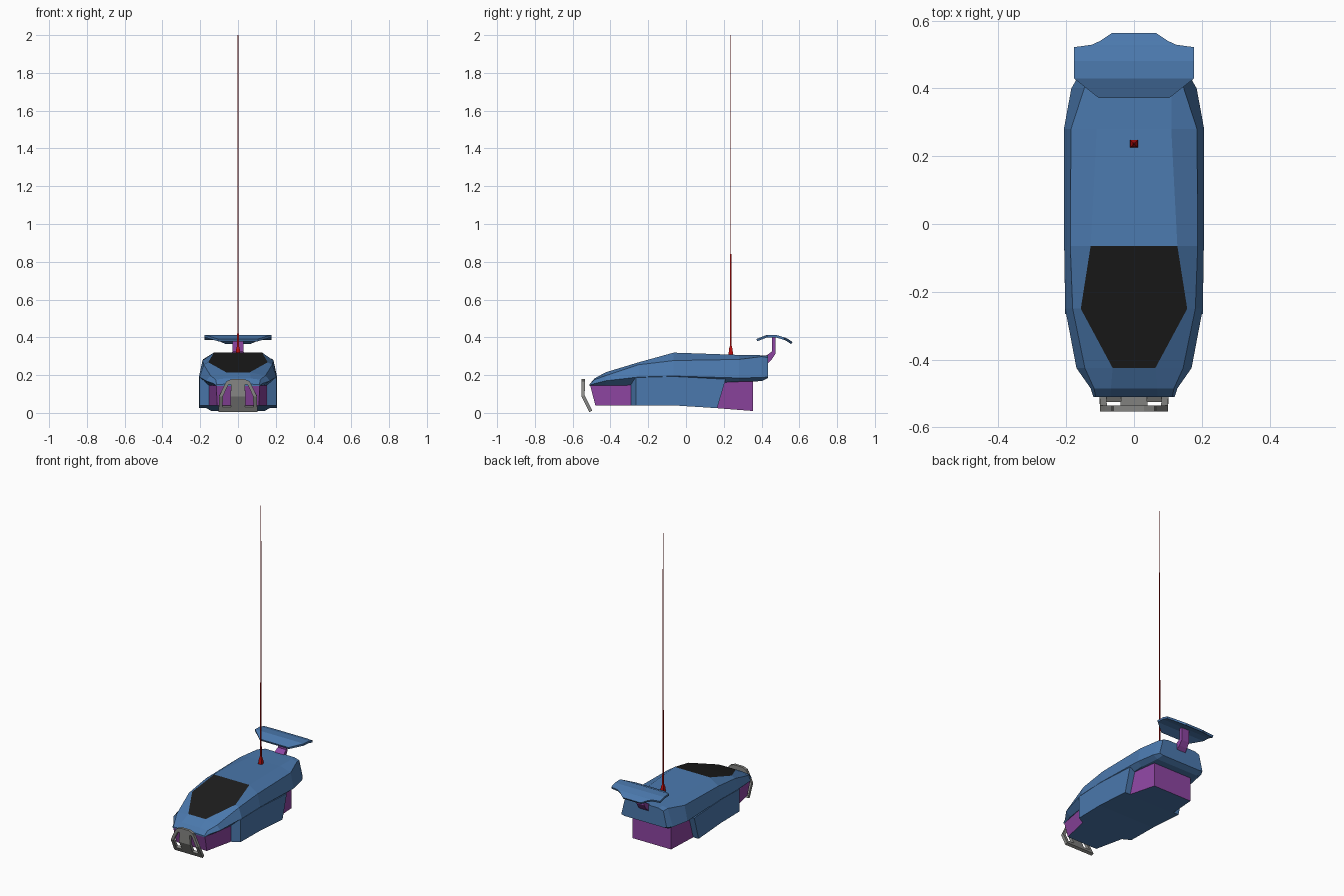
import bpy, bmesh, math

cube = bpy.data.objects.get("Cube")
if cube:
    bpy.data.objects.remove(cube, do_unlink=True)


def material(name, rgb):
    m = bpy.data.materials.new(name)
    m.use_nodes = True
    m.diffuse_color = (*rgb, 1)
    m.node_tree.nodes["Principled BSDF"].inputs["Base Color"].default_value = (*rgb, 1)
    return m


BLUE = material("body blue", (0.07, 0.19, 0.42))
PURPLE = material("lower purple", (0.27, 0.06, 0.36))
BLACK = material("glass black", (0.012, 0.012, 0.012))
GREY = material("guard grey", (0.24, 0.24, 0.23))
RED = material("antenna red", (0.5, 0.004, 0.004))


def finish(name, bm, mats):
    bmesh.ops.recalc_face_normals(bm, faces=bm.faces)
    mesh = bpy.data.meshes.new(name)
    bm.to_mesh(mesh)
    bm.free()
    for m in mats:
        mesh.materials.append(m)
    ob = bpy.data.objects.new(name, mesh)
    bpy.context.collection.objects.link(ob)
    return ob


def loft(name, sections, mats, closed=True, rule=None):
    """Skin sections (y, half outline of x, z) mirrored across x."""
    bm = bmesh.new()
    rings = []
    for y, *half in sections:
        # a half outline entry may carry its own y as a third value
        outline = half + [(-p[0], *p[1:]) for p in reversed(half)]
        rings.append([bm.verts.new((p[0], p[2] if len(p) > 2 else y, p[1])) for p in outline])
    n = len(rings[0])
    for i, (a, b) in enumerate(zip(rings, rings[1:])):
        for j in range(n if closed else n - 1):
            k = (j + 1) % n
            f = bm.faces.new((a[j], a[k], b[k], b[j]))
            f.material_index = rule(i, j) if rule else 0
    if closed:
        bm.faces.new(rings[0])
        bm.faces.new(rings[-1])
    return finish(name, bm, mats)


def thicken(ob, amount):
    mod = ob.modifiers.new("thickness", "SOLIDIFY")
    mod.thickness = amount
    mod.offset = 0


# Upper shell: underside, waist, shoulder and roof edge at each station;
# the two roof panels behind the hood form the windshield
loft("upper_body", [
    (-.51, (.112, .143), (.12, .146), (.113, .15), (.07, .152)),
    (-.485, (.118, .144), (.128, .155), (.118, .176), (.068, .182)),
    (-.425, (.135, .145), (.17, .17), (.145, .197), (.063, .215)),
    (-.25, (.16, .147), (.203, .19), (.181, .255), (.157, .268)),
    (-.065, (.17, .15), (.206, .195), (.188, .277), (.128, .319)),
    (.28, (.17, .165), (.207, .185), (.186, .283), (.11, .307)),
    (.40, (.155, .168), (.185, .187), (.147, .298), (.11, .305)),
    (.435, (.14, .185), (.165, .19), (.14, .292), (.105, .303)),
], [BLUE, BLACK], rule=lambda i, j: int(i in (2, 3) and j == 3))

# Lower side walls, with a chamfered front and a slanted rear
loft("lower_body", [
    (-.29, (.16, .04), (.16, .165)),
    (-.265, (.203, .04), (.203, .187)),
    (-.07, (.206, .04), (.206, .193)),
    (.165, (.207, .025), (.207, .178, .21)),
], [BLUE])

# Narrower purple sections with a blue floor
front = loft("front_lower_section", [
    (-.48, (.11, .04), (.115, .144, -.507)),
    (-.28, (.155, .04), (.155, .147)),
], [PURPLE, BLUE])
rear = loft("rear_lower_section", [
    (.15, (.17, .026), (.17, .19, .19)),
    (.355, (.14, .01), (.14, .19)),
], [PURPLE, BLUE])
for ob in (front, rear):
    for f in ob.data.polygons:
        f.material_index = int(f.normal.z < -.5)

# Rear wing
wing = loft("rear_wing", [
    (.375, (.105, .385)), (.43, (.177, .407)), (.48, (.177, .405)),
    (.52, (.177, .393)), (.527, (.125, .391)), (.537, (.1, .385)), (.56, (.065, .37)),
], [BLUE], closed=False)
thicken(wing, .013)

# Cranked wing strut
loft("wing_strut", [
    (.42, (.035, .25), (.035, .30)),
    (.455, (.03, .285), (.03, .325)),
    (.465, (.028, .315, .475), (.028, .33, .455)),
    (.465, (.028, .40, .475), (.028, .40, .455)),
], [PURPLE])


# Front guard: plates that follow one bent side profile
def guard_y(z):
    return -.545 + max(0, .09 - z) * .5


def plate(name, rows, mirrored=False):
    bm = bmesh.new()
    for s in ((1, -1) if mirrored else (1,)):
        pairs = [[bm.verts.new((s * x, guard_y(z), z)) for x in (x0, x1)] for z, x0, x1 in rows]
        for a, b in zip(pairs, pairs[1:]):
            order = (a[0], a[1], b[1], b[0])
            bm.faces.new(order if s > 0 else order[::-1])
    thicken(finish(name, bm, [GREY]), .018)


plate("guard_posts", [(.01, .082, .102), (.09, .08, .1), (.12, .065, .085), (.16, .045, .066)], True)
plate("guard_center", [(.03, -.038, .038), (.09, -.04, .04), (.155, -.036, .036)])
plate("guard_top", [(.15, -.068, .068), (.168, -.06, .06), (.18, -.03, .03)])
plate("guard_lower_bar", [(.008, -.102, .102), (.034, -.102, .102)])

# Antenna: a square foot and a rod that narrows in steps
bm = bmesh.new()
for low, high, r1, r2 in [(.30, .335, .017, .014), (.335, .36, .014, .005),
                          (.36, .42, .006, .006), (.42, .84, .005, .004), (.84, 2, .003, .002)]:
    made = bmesh.ops.create_cone(bm, cap_ends=True, segments=4, radius1=r1, radius2=r2, depth=high - low)
    bmesh.ops.translate(bm, verts=made["verts"], vec=(0, 0, (low + high) / 2))
antenna_turn = math.radians(45)
antenna = finish("antenna", bm, [RED])
antenna.rotation_euler.z = antenna_turn
antenna.location.y = .237
